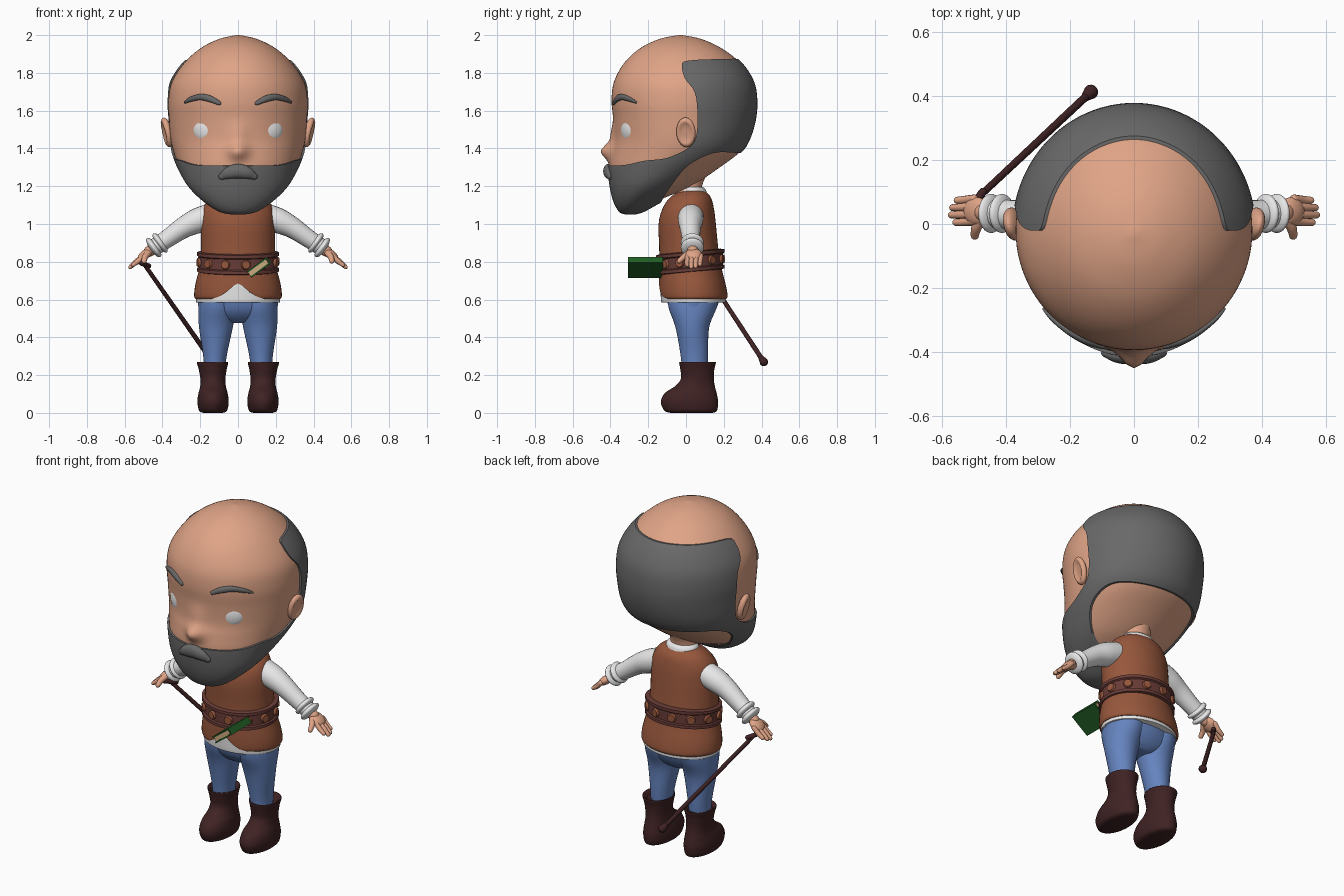
import bpy, bmesh
from math import sin, cos, pi, sqrt, exp, hypot, atan2
from mathutils import Vector, Matrix, Euler

cube = bpy.data.objects.get("Cube")
if cube:
    bpy.data.objects.remove(cube, do_unlink=True)


def material(name, r, g, b):
    m = bpy.data.materials.new(name)
    m.use_nodes = True
    m.diffuse_color = (r, g, b, 1)
    node = next(n for n in m.node_tree.nodes if n.type == 'BSDF_PRINCIPLED')
    node.inputs["Base Color"].default_value = (r, g, b, 1)
    node.inputs["Roughness"].default_value = 0.7
    return m


skin = material("skin", .74, .37, .24)
grey = material("grey hair", .14, .14, .14)
white = material("white cloth", .8, .8, .8)
leather = material("tan leather", .31, .095, .045)
denim = material("blue denim", .13, .23, .52)
dark = material("dark brown", .05, .016, .017)
belt_mat = material("belt brown", .14, .045, .038)
green = material("book green", .015, .11, .018)
paper = material("paper", .6, .4, .22)


def smooth(ob, angle=0.8):
    ob.data.shade_smooth()
    ob.data.set_sharp_from_angle(angle=angle)


def finish(name, bm, mat, angle=0.8):
    bmesh.ops.recalc_face_normals(bm, faces=bm.faces[:])
    me = bpy.data.meshes.new(name)
    bm.to_mesh(me)
    bm.free()
    me.materials.append(mat)
    ob = bpy.data.objects.new(name, me)
    bpy.context.collection.objects.link(ob)
    smooth(ob, angle)
    return ob


def spline(rows, n):
    """Catmull-Rom through rows of numbers, n steps per span."""
    out = []
    last = len(rows) - 1
    for i in range(last):
        a, b, c, d = rows[max(i - 1, 0)], rows[i], rows[i + 1], rows[min(i + 2, last)]
        for k in range(n):
            t = k / n
            out.append([q + t * (r - p) / 2 + t * t * (p - 2.5 * q + 2 * r - s / 2)
                        + t ** 3 * (1.5 * (q - r) + (s - p) / 2) for p, q, r, s in zip(a, b, c, d)])
    return out + [list(rows[-1])]


def skin_rings(name, rings, mat, angle=0.8):
    bm = bmesh.new()
    loops = [[bm.verts.new(p) for p in ring] for ring in rings]
    count = len(loops[0])
    for lo, hi in zip(loops, loops[1:]):
        for j in range(count):
            k = (j + 1) % count
            bm.faces.new((lo[j], lo[k], hi[k], hi[j]))
    bm.faces.new(loops[0])
    bm.faces.new(loops[-1])
    return finish(name, bm, mat, angle)


def loft(name, rows, mat, n=5, segs=48, side=1):
    """Rows: height, centre x, half width, front y, back y, optional y of widest point."""
    rings = []
    for z, cx, hw, yf, yb, *mid in spline(rows, n):
        yc = mid[0] if mid else (yf + yb) / 2
        ring = []
        for j in range(segs):
            c, s = cos(2 * pi * j / segs), sin(2 * pi * j / segs)
            ring.append((side * (cx + hw * c), yc + s * ((yb - yc) if s > 0 else (yc - yf)), z))
        rings.append(ring)
    return skin_rings(name, rings, mat)


def tube(name, rows, mat, n=5, segs=16, flat=1):
    """Round-ended tube through rows of x, y, z, radius."""
    path = spline(rows, n)
    pts = [Vector(p[:3]) for p in path]
    rad = [p[3] for p in path]
    first, last = (pts[0] - pts[1]).normalized(), (pts[-1] - pts[-2]).normalized()
    caps = [.98, .8, .55, .3]
    data = [(pts[0] + first * rad[0] * q, rad[0] * sqrt(1 - q * q), -first) for q in caps]
    for i, p in enumerate(pts):
        data.append((p, rad[i], (pts[min(i + 1, len(pts) - 1)] - pts[max(i - 1, 0)]).normalized()))
    data += [(pts[-1] + last * rad[-1] * q, rad[-1] * sqrt(1 - q * q), last) for q in caps[::-1]]
    rings = []
    for p, r, t in data:
        u = t.cross(Vector((0, 1, 0))).normalized()
        v = t.cross(u)
        rings.append([p + r * (u * cos(2 * pi * j / segs) + v * flat * sin(2 * pi * j / segs))
                      for j in range(segs)])
    return skin_rings(name, rings, mat)


def ball(name, mat, loc, scale, rot=(0, 0, 0), shape=None):
    bm = bmesh.new()
    bmesh.ops.create_uvsphere(bm, u_segments=32, v_segments=20, radius=1)
    for v in bm.verts:
        if shape:
            shape(v.co)
    bm.transform(Matrix.LocRotScale(Vector(loc), Euler(rot), Vector(scale)))
    return finish(name, bm, mat, 1.2)


def box(name, mat, loc, size, rot):
    bm = bmesh.new()
    bmesh.ops.create_cube(bm, size=1)
    bm.transform(Matrix.LocRotScale(None, None, Vector(size)))
    bm.transform(Matrix.Translation(Vector(loc)))
    bm.transform(rot)
    return finish(name, bm, mat, 0.5)


def prism_cut(ob, outline, axis, lo, hi, operation):
    """Boolean with an outline extruded along an axis."""
    place = (lambda a, z, d: (d, a, z)) if axis == 'x' else (lambda a, z, d: (a, d, z))
    cutter = skin_rings("cutter", [[place(a, z, d) for a, z in outline] for d in (lo, hi)], ob.data.materials[0])
    cutter.hide_render = True
    mod = ob.modifiers.new("cut", 'BOOLEAN')
    mod.operation, mod.object, mod.solver = operation, cutter, 'EXACT'
    bpy.context.view_layer.objects.active = ob
    bpy.ops.object.modifier_apply(modifier=mod.name)
    bpy.data.objects.remove(cutter, do_unlink=True)
    smooth(ob, 0.7)


# Head, with hair and beard as a slightly larger shell trimmed from the side
head_rows = [(1.05, 0, .03, -.32, -.27, -.3), (1.065, 0, .1, -.355, -.22, -.3),
             (1.12, 0, .185, -.385, -.12, -.27), (1.2, 0, .265, -.405, .04, -.2),
             (1.3, 0, .322, -.415, .19, -.1), (1.38, 0, .352, -.405, .295, -.04),
             (1.45, 0, .368, -.392, .34, -.02), (1.55, 0, .376, -.395, .37, -.02),
             (1.65, 0, .38, -.405, .378, -.02), (1.75, 0, .362, -.393, .362, -.02),
             (1.85, 0, .298, -.34, .3, -.02), (1.93, 0, .21, -.255, .2, -.03),
             (1.98, 0, .11, -.15, .09, -.03), (2, 0, .02, -.05, -.01, -.03)]
gap = .011
head = loft("head", [(z + gap * (z < 1.2), x, w - gap, f + gap, b - gap, m)
                     for z, x, w, f, b, m in head_rows], skin, 6, 96)
for v in head.data.vertices:
    x, y, z = v.co
    if y < -.2:
        nose = .055 * exp(-(x / .05) ** 2 - ((z - 1.385) / .045) ** 2)
        bridge = .018 * exp(-(x / .05) ** 2 - ((z - 1.47) / .06) ** 2)
        v.co.y -= nose + bridge
hair = loft("hair_and_beard", head_rows, grey, 5, 96)
hairline = spline([(-.6, 1.31), (-.35, 1.31), (-.22, 1.335), (-.1, 1.35), (.015, 1.405), (.055, 1.47),
                   (.06, 1.6), (.045, 1.7), (-.005, 1.77), (-.02, 1.83), (.01, 1.865), (.25, 1.875)], 4)
nape = spline([(.28, 1.375), (.18, 1.38), (.1, 1.36), (0, 1.3), (-.08, 1.2), (-.13, 1.12), (-.18, 1)], 4)
prism_cut(hair, hairline + [(.6, 1.87), (.6, 1.375)] + nape + [(-.6, 1)], 'x', -.6, .6, 'INTERSECT')

# Face details
tube("moustache", [(-.085, -.405, 1.252, .018), (-.05, -.412, 1.27, .032), (0, -.412, 1.28, .038),
                   (.05, -.412, 1.27, .032), (.085, -.405, 1.252, .018)], grey, flat=.7)
for s, side in ((1, "left"), (-1, "right")):
    ball(side + "_eye", white, (s * .175, -.303, 1.5), (.069, .034, .07), (0, 0, s * .45))
    brow = [(.1, 1.64, .011), (.15, 1.663, .017), (.2, 1.672, .016), (.25, 1.66, .013), (.28, 1.645, .007)]
    tube(side + "_eyebrow", [(s * x, -.02 - .377 * sqrt(1 - (x / .37) ** 2), z, r) for x, z, r in brow],
         grey, flat=.7)

    def hollow(co):
        r = hypot(co.y, co.z)
        if co.x * s > 0 and r < .75:
            co.x *= .25 + .6 * (r / .75) ** 4
    ball(side + "_ear", skin, (s * .377, 0, 1.485), (.028, .052, .08), (0, s * .22, s * -.2), hollow)

# Neck, tunic, shirt
loft("neck", [(1.1, 0, .09, -.05, .1), (1.2, 0, .078, -.06, .085), (1.32, 0, .09, -.1, .14)], skin)
loft("shirt_collar", [(1.14, 0, .1, -.05, .115), (1.18, 0, .092, -.04, .105), (1.195, 0, .08, -.03, .09)], white)
loft("shirt_hem", [(.585, 0, .218, -.128, .205), (.6, 0, .222, -.133, .21), (.72, 0, .212, -.136, .198)], white)
tunic = loft("tunic", [(.603, 0, .224, -.132, .212), (.62, 0, .232, -.141, .22), (.68, 0, .226, -.143, .21),
                       (.78, 0, .202, -.141, .185), (.88, 0, .196, -.142, .17), (1, 0, .196, -.145, .158),
                       (1.08, 0, .186, -.125, .148), (1.14, 0, .148, -.085, .132),
                       (1.175, 0, .095, -.03, .1), (1.185, 0, .06, -.01, .085)], leather)
notch = [(0, .685), (.025, .672), (.06, .64), (.1, .616), (.15, .6), (.15, .55)]
prism_cut(tunic, notch + [(-x, z) for x, z in notch[:0:-1]], 'y', -.4, -.02, 'DIFFERENCE')

# Belt, rising slightly towards the back, with round studs
profile = [(.742, 0), (.747, .02), (.764, .02), (.769, .012), (.826, .012), (.831, .02), (.848, .02), (.853, 0)]
belt = loft("belt", [(z, 0, .197 + o, -.139 - o, .183 + o) for z, o in profile], belt_mat, 1, 64)
for v in belt.data.vertices:
    v.co.z += .09 * v.co.y
for i in range(12):
    a = 2 * pi * i / 12 + .2
    x, y = .212 * cos(a), .022 + .176 * sin(a)
    bm = bmesh.new()
    bmesh.ops.create_cone(bm, cap_ends=True, segments=20, radius1=.027, radius2=.021, depth=.016)
    turn = Euler((0, pi / 2, atan2(sin(a) / .176, cos(a) / .212)))
    bm.transform(Matrix.LocRotScale(Vector((x, y, .797 + .09 * y)), turn, None))
    finish("belt_stud", bm, leather, 0.5)

# Book tucked into the belt
tilt = Matrix.Translation((.11, -.215, .77)) @ Matrix.Rotation(-.64, 4, 'Y')
for dz in (-.016, .016):
    box("book_cover", green, (0, 0, dz), (.13, .185, .008), tilt)
box("book_spine", green, (.062, 0, 0), (.008, .185, .036), tilt)
box("book_pages", paper, (-.003, 0, 0), (.118, .172, .026), tilt)

# Trousers, boots, arms and hands
loft("hips", [(.475, 0, .07, -.01, .1), (.5, 0, .16, -.05, .13), (.55, 0, .207, -.088, .16),
              (.64, 0, .212, -.11, .19)], denim)
for s, side in ((1, "left"), (-1, "right")):
    loft(side + "_trouser_leg", [(.2, .125, .055, -.02, .11), (.3, .122, .062, -.028, .117),
                                 (.45, .117, .089, -.055, .122), (.55, .11, .1, -.09, .16),
                                 (.62, .105, .1, -.1, .18)], denim, side=s)
    loft(side + "_boot", [(0, .132, .05, -.08, .14), (.012, .132, .074, -.115, .164),
                          (.06, .132, .083, -.133, .17), (.105, .132, .077, -.112, .162),
                          (.14, .132, .068, -.06, .153), (.18, .133, .066, -.027, .147),
                          (.23, .134, .074, -.03, .15), (.265, .135, .083, -.036, .158),
                          (.268, .135, .076, -.03, .15), (.25, .135, .06, -.015, .13)], dark, side=s)
    tube(side + "_sleeve", [(s * .15, .025, 1.04, .068), (s * .22, .024, 1.015, .066),
                            (s * .29, .023, .98, .056), (s * .37, .027, .925, .048),
                            (s * .43, .032, .885, .045)], white, segs=24)
    for k in range(2):
        x, z = .412 + .034 * k, .9 - .025 * k
        ring = [(s * (x + d * .8), .033, z - d * .58, r) for d, r in ((-.008, .054), (0, .06), (.008, .054))]
        ball(side + "_cuff", white, ring[1][:3], (.022, .061, .061), (0, s * .63, 0))
    tube(side + "_wrist", [(s * .42, .033, .89, .03), (s * .47, .036, .855, .029)], skin)
    ball(side + "_palm", skin, (s * .492, .04, .838), (.047, .044, .024), (0, s * .65, 0))
    for k in range(4):
        y = .006 + .023 * k
        reach = (.056, .07, .066, .052)[k]
        tube(side + "_finger", [(s * .5, y + .003, .832, .014), (s * (.5 + reach * .55), y, .802, .013),
                                (s * (.5 + reach), y - .001, .828 - reach * .8, .011)], skin, segs=12)
    tube(side + "_thumb", [(s * .475, .015, .845, .017), (s * .492, -.012, .825, .016),
                           (s * .497, -.036, .803, .013)], skin, segs=12)

# Walking cane held in the right hand
top, tip = Vector((-.495, .075, .785)), Vector((-.135, .412, .27))
tube("cane_shaft", [(*top, .011), (*tip, .013)], dark)
tube("cane_grip", [(-.512, .045, .792, .013), (-.472, .1, .778, .013)], dark)
tube("cane_tip", [(*tip.lerp(top, .035), .016), (*tip, .023)], dark)
